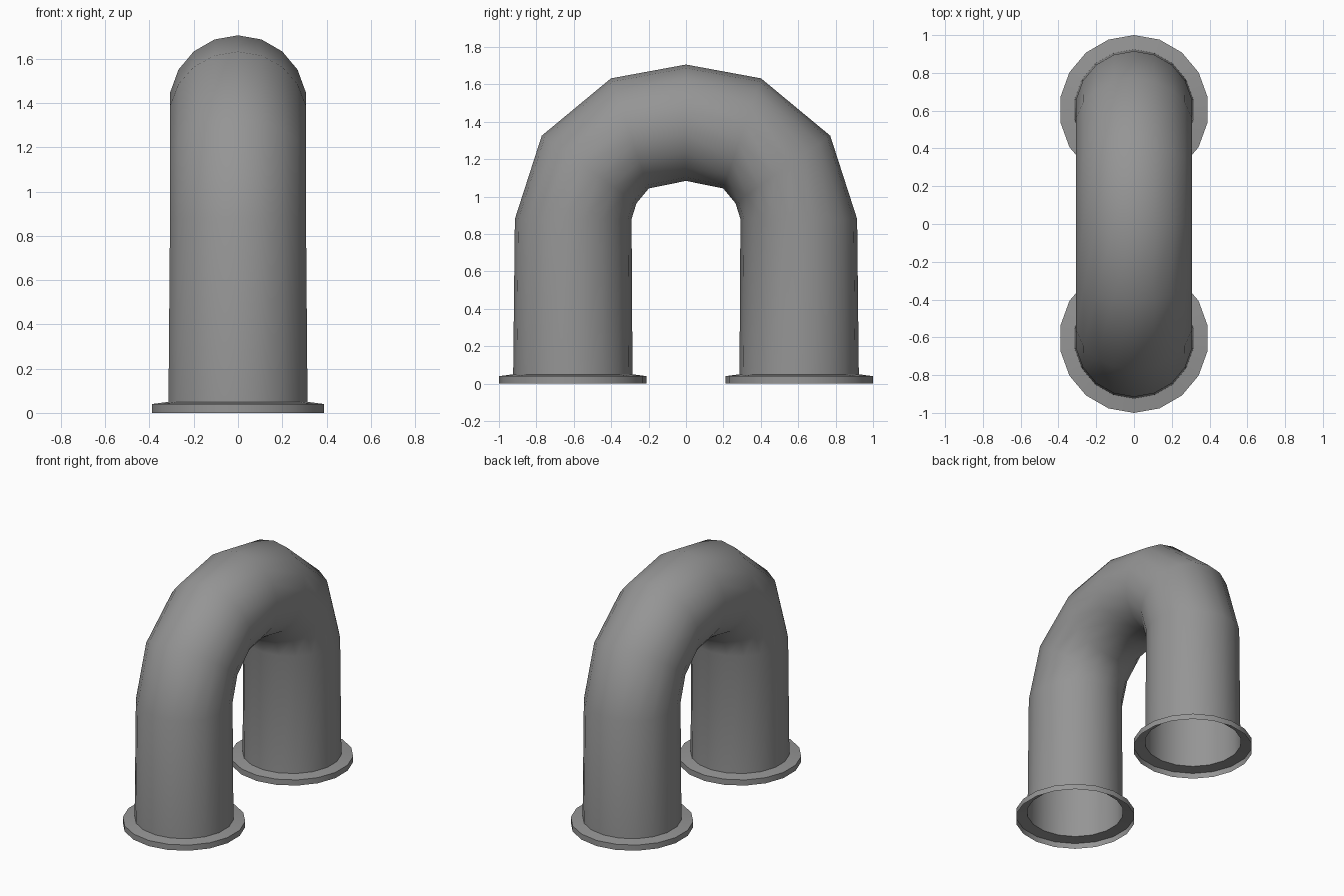
import bpy
import bmesh
from math import cos, sin, radians, tau
from mathutils import Vector

SIDES = 18
LEG_Y = 0.605

cube = bpy.data.objects.get("Cube")
if cube:
    bpy.data.objects.remove(cube, do_unlink=True)

grey = bpy.data.materials.new("pipe grey")
grey.use_nodes = True
colour = (0.30, 0.30, 0.30, 1)
grey.diffuse_color = colour
grey.node_tree.nodes["Principled BSDF"].inputs["Base Color"].default_value = colour


def sweep(name, rings):
    """Bridge open rings given as (y, z, tilt in degrees, radius)."""
    bm = bmesh.new()
    loops = []
    for y, z, tilt, radius in rings:
        outward = Vector((0, cos(radians(tilt)), sin(radians(tilt))))
        loop = []
        for k in range(SIDES):
            a = tau * k / SIDES
            offset = outward * cos(a) + Vector((sin(a), 0, 0))
            loop.append(bm.verts.new(Vector((0, y, z)) + offset * radius))
        loops.append(loop)
    for low, high in zip(loops, loops[1:]):
        for k in range(SIDES):
            n = (k + 1) % SIDES
            bm.faces.new((low[n], low[k], high[k], high[n]))
    mesh = bpy.data.meshes.new(name)
    bm.normal_update()
    bm.to_mesh(mesh)
    bm.free()
    mesh.materials.append(grey)
    obj = bpy.data.objects.new(name, mesh)
    bpy.context.collection.objects.link(obj)
    bpy.ops.object.select_all(action="DESELECT")
    obj.select_set(True)
    bpy.context.view_layer.objects.active = obj
    bpy.ops.object.shade_smooth_by_angle(angle=radians(45))
    return obj


# Bent pipe: back leg up to the crown, then mirrored down the front leg
half = [
    (LEG_Y, 0.05, 0, 0.319),
    (0.603, 0.88, 0, 0.312),
    (0.518, 1.145, 35.5, 0.311),
    (0.30, 1.338, 71, 0.311),
]
crown = [(0, 1.395, 90, 0.311)]
mirrored = [(-y, z, 180 - tilt, r) for y, z, tilt, r in reversed(half)]
sweep("bent_pipe", half + crown + mirrored)

# Hollow flanges: short upright rim and a gently sloped top
for name, y in (("front_flange", -LEG_Y), ("back_flange", LEG_Y)):
    sweep(name, [(y, 0, 0, 0.395), (y, 0.04, 0, 0.395), (y, 0.05, 0, 0.319)])
